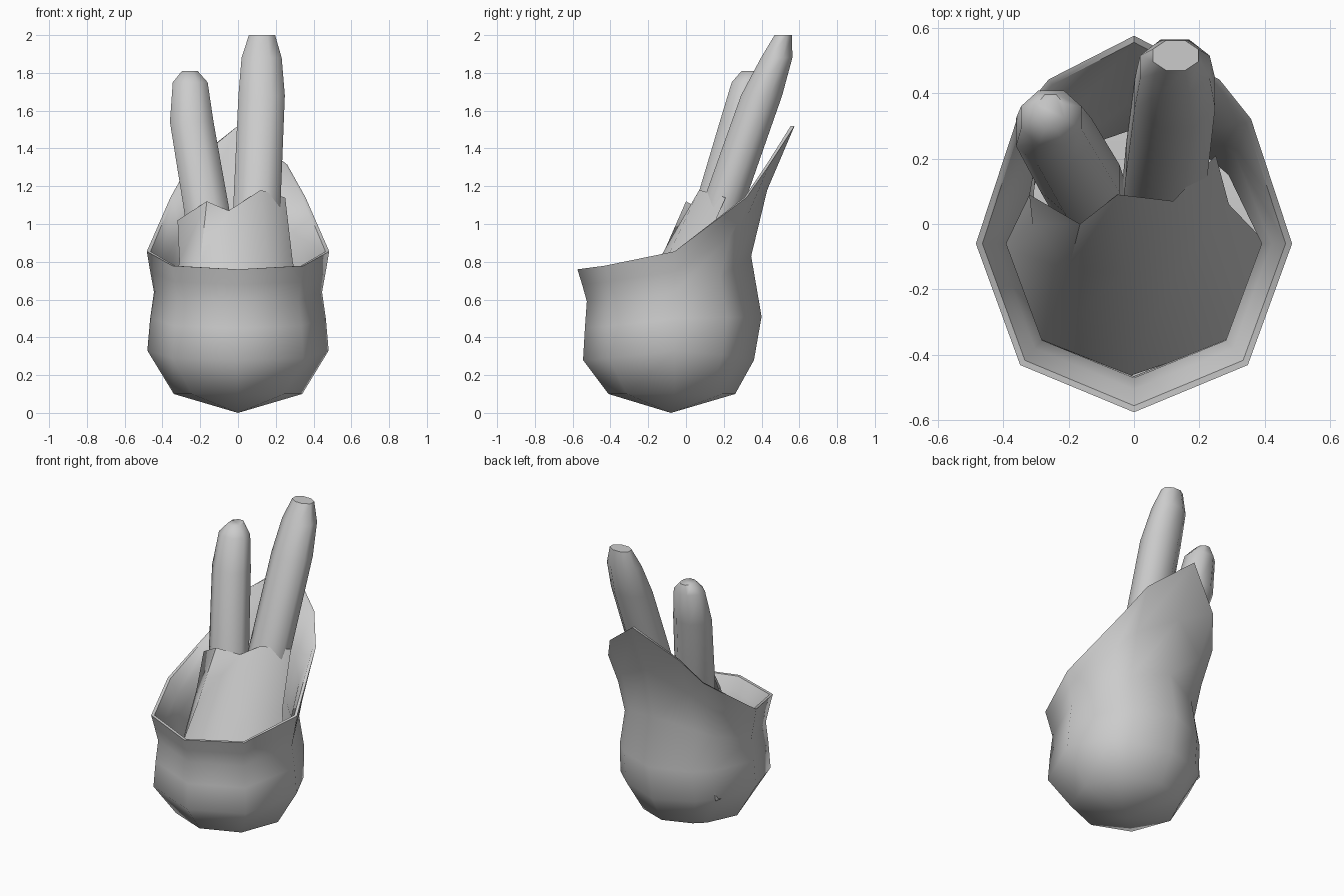
import bpy, bmesh, math
from mathutils import Vector

cube = bpy.data.objects.get("Cube")
if cube:
    bpy.data.objects.remove(cube, do_unlink=True)

grey = bpy.data.materials.new("stone_grey")
grey.use_nodes = True
COLOUR = (0.6, 0.6, 0.6, 1)
grey.diffuse_color = COLOUR
bsdf = next(n for n in grey.node_tree.nodes if n.type == "BSDF_PRINCIPLED")
bsdf.inputs["Base Color"].default_value = COLOUR
bsdf.inputs["Roughness"].default_value = 0.8


def loft(name, rings, closed=True, start=None, end=None, cap=False, fix=True):
    """Skin a list of point rings; start and end are optional apex points."""
    bm = bmesh.new()
    rows = [[bm.verts.new(p) for p in ring] for ring in rings]
    n = len(rows[0])
    span = n if closed else n - 1
    for low, high in zip(rows, rows[1:]):
        for i in range(span):
            j = (i + 1) % n
            bm.faces.new((low[i], low[j], high[j], high[i]))
    for apex, row in ((start, rows[0]), (end, rows[-1])):
        if apex:
            tip = bm.verts.new(apex)
            for i in range(n):
                bm.faces.new((tip, row[i], row[(i + 1) % n]))
    if cap:
        bm.faces.new(rows[-1])
    if fix:
        bmesh.ops.recalc_face_normals(bm, faces=bm.faces)
    mesh = bpy.data.meshes.new(name)
    bm.to_mesh(mesh)
    bm.free()
    mesh.materials.append(grey)
    obj = bpy.data.objects.new(name, mesh)
    bpy.context.collection.objects.link(obj)
    bpy.ops.object.select_all(action="DESELECT")
    obj.select_set(True)
    bpy.context.view_layer.objects.active = obj
    bpy.ops.object.shade_smooth_by_angle(angle=math.radians(55))
    return obj


def mix(a, b, t):
    return a + (b - a) * t


def pot_ring(front, width, back, z_front, z_side, z_back, inset=0.0):
    """Ten-sided ring, mirrored in x, that rises towards the back."""
    front, width, back = front + inset, width - inset, back - inset
    side = -0.06
    half = [(0, front, z_front),
            (0.72 * width, mix(side, front, 0.72), mix(z_front, z_side, 0.2)),
            (width, side, z_side),
            (0.74 * width, mix(side, back, 0.6), mix(z_side, z_back, 0.43)),
            (0.54 * width, mix(side, back, 0.79), mix(z_side, z_back, 0.69)),
            (0, back, z_back)]
    return half + [(-x, y, z) for x, y, z in half[-2:0:-1]]


# Pot: outer wall, thin rim, inner wall and floor
levels = [(-0.41, 0.34, 0.26, 0.10, 0.10, 0.10),
          (-0.545, 0.48, 0.36, 0.28, 0.33, 0.28),
          (-0.535, 0.465, 0.40, 0.45, 0.50, 0.51),
          (-0.525, 0.445, 0.345, 0.59, 0.64, 0.83),
          (-0.55, 0.465, 0.43, 0.68, 0.75, 1.18),
          (-0.575, 0.483, 0.575, 0.76, 0.855, 1.52)]
insets = [0.07, 0.07, 0.055, 0.045, 0.02]
rings = [pot_ring(*level) for level in levels]
rings += [pot_ring(*level, inset=d) for level, d in zip(levels[:0:-1], reversed(insets))]
loft("pot", rings, start=(0, -0.08, 0), end=(0, -0.06, 0.3))

# Collar: open sheet with a scalloped top, wrapping the stalks
columns = [((-0.36, 0.20, 0.30), (-0.30, 0.20, 0.75), (-0.30, 0.18, 0.95)),
           ((-0.41, -0.07, 0.30), (-0.31, 0.00, 0.80), (-0.32, 0.09, 1.02)),
           ((-0.28, -0.365, 0.30), (-0.20, -0.14, 0.80), (-0.165, 0.00, 1.12)),
           ((-0.03, -0.47, 0.30), (-0.03, -0.15, 0.80), (-0.05, 0.09, 1.07)),
           ((0.29, -0.36, 0.30), (0.16, -0.11, 0.80), (0.12, 0.07, 1.18)),
           ((0.405, -0.06, 0.30), (0.29, 0.06, 0.80), (0.25, 0.21, 1.14))]
loft("collar", list(zip(*columns)), closed=False, fix=False)


def stalk(name, stations):
    """Eight-sided leaning stalk; stations are x, y, z, x radius, y radius."""
    rings = []
    for x, y, z, rx, ry in stations:
        turns = [math.tau * (i + 0.5) / 8 for i in range(8)]
        rings.append([Vector((x + rx * math.cos(a), y + ry * math.sin(a), z)) for a in turns])
    loft(name, rings, cap=True)


# Two stalks rising from the collar
stalk("right_stalk", [(-0.12, 0.04, 0.50, 0.12, 0.10),
                      (-0.165, 0.14, 1.07, 0.13, 0.11),
                      (-0.245, 0.28, 1.54, 0.125, 0.11),
                      (-0.253, 0.325, 1.75, 0.10, 0.09),
                      (-0.255, 0.345, 1.81, 0.045, 0.055)])
stalk("left_stalk", [(0.07, 0.02, 0.50, 0.12, 0.11),
                     (0.10, 0.195, 1.10, 0.135, 0.12),
                     (0.125, 0.40, 1.68, 0.133, 0.118),
                     (0.125, 0.48, 1.88, 0.115, 0.09),
                     (0.127, 0.515, 2.00, 0.075, 0.05)])
